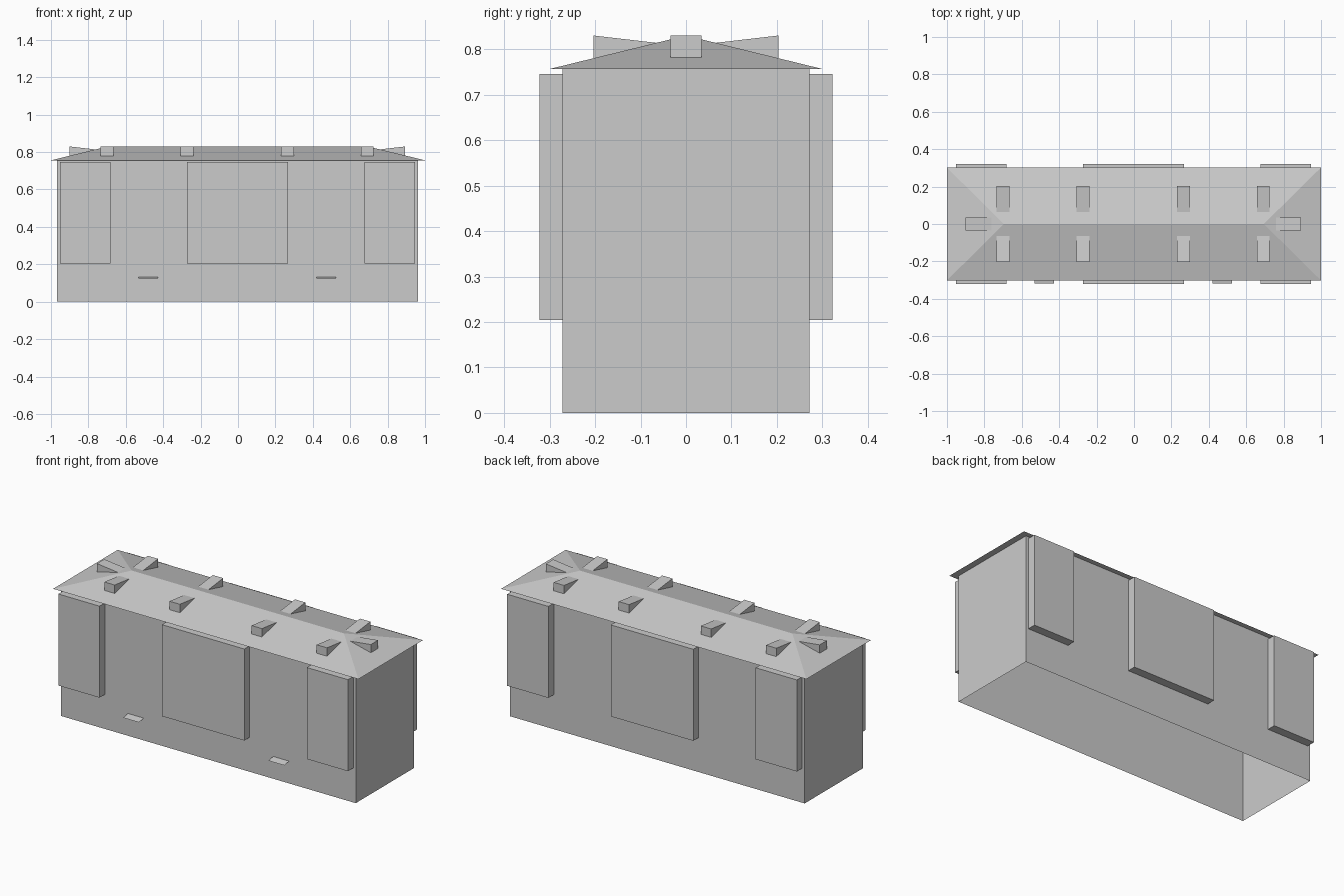
import bpy
from mathutils import Matrix
from math import pi

cube = bpy.data.objects.get("Cube")
if cube:
    bpy.data.objects.remove(cube, do_unlink=True)

GREY = (0.6, 0.6, 0.6, 1)
grey = bpy.data.materials.new("plain_grey")
grey.use_nodes = True
grey.diffuse_color = GREY
grey.node_tree.nodes["Principled BSDF"].inputs["Base Color"].default_value = GREY

BODY_X, BODY_Y = 0.965, 0.272
EAVE, RIDGE = 0.756, 0.83
MID = -0.003  # the storey is set very slightly off the roof centre


def add_mesh(name, verts, faces, matrix=Matrix()):
    mesh = bpy.data.meshes.new(name)
    mesh.from_pydata([matrix @ v for v in map(lambda p: Matrix.Translation(p).translation, verts)], [], faces)
    mesh.materials.append(grey)
    obj = bpy.data.objects.new(name, mesh)
    bpy.context.collection.objects.link(obj)
    return obj


def add_box(name, x0, x1, y0, y1, z0, z1, bottom=True):
    verts = [(x, y, z) for z in (z0, z1) for x, y in ((x0, y0), (x1, y0), (x1, y1), (x0, y1))]
    faces = [(i, (i + 1) % 4, (i + 1) % 4 + 4, i + 4) for i in range(4)] + [(4, 5, 6, 7)]
    if bottom:
        faces.append((3, 2, 1, 0))
    return add_mesh(name, verts, faces)


# Main walls, open underneath
add_box("walls", MID - BODY_X, MID + BODY_X, -BODY_Y, BODY_Y, 0, EAVE, bottom=False)

# Hipped roof with a flat soffit
add_mesh("hipped_roof",
         [(-1, -0.302, EAVE), (1, -0.302, EAVE), (1, 0.302, EAVE), (-1, 0.302, EAVE),
          (-0.697, 0, RIDGE), (0.694, 0, RIDGE)],
         [(0, 1, 5, 4), (1, 2, 5), (2, 3, 4, 5), (3, 0, 4), (3, 2, 1, 0)])

# Projecting bays on the front and back walls
for side, y0, y1 in (("front", -0.322, -BODY_Y), ("back", BODY_Y, 0.322)):
    for place, x, half in (("right", -0.817, 0.135), ("centre", MID, 0.27), ("left", 0.811, 0.135)):
        add_box(f"{side}_{place}_bay", x - half, x + half, y0, y1, 0.204, 0.746)

# Thin sloping ledges low on the front wall
for place, x in (("right", -0.479), ("left", 0.473)):
    add_mesh(f"{place}_ledge",
             [(x - 0.052, -0.317, 0.124), (x + 0.052, -0.317, 0.124),
              (x + 0.052, -BODY_Y, 0.132), (x - 0.052, -BODY_Y, 0.132)], [(0, 1, 2, 3)])


# Wedge dormers: upright outer face, top falling back into the roof slope
def add_dormer(name, x, y, angle):
    w, depth = 0.034, 0.138
    low, high, inner = 0.779, RIDGE, 0.814
    add_mesh(name,
             [(-w, 0, low), (w, 0, low), (w, 0, high), (-w, 0, high),
              (w, depth, inner), (-w, depth, inner)],
             [(0, 1, 2, 3), (1, 4, 2), (0, 3, 5), (3, 2, 4, 5), (0, 5, 4, 1)],
             Matrix.Translation((x, y, 0)) @ Matrix.Rotation(angle, 4, "Z"))


for i, x in enumerate((-0.70, -0.273, 0.265, 0.691), 1):
    add_dormer(f"front_dormer_{i}", x, -0.203, 0)
    add_dormer(f"back_dormer_{i}", x, 0.203, pi)
add_dormer("right_end_dormer", -0.9, 0, -pi / 2)
add_dormer("left_end_dormer", 0.894, 0, pi / 2)
